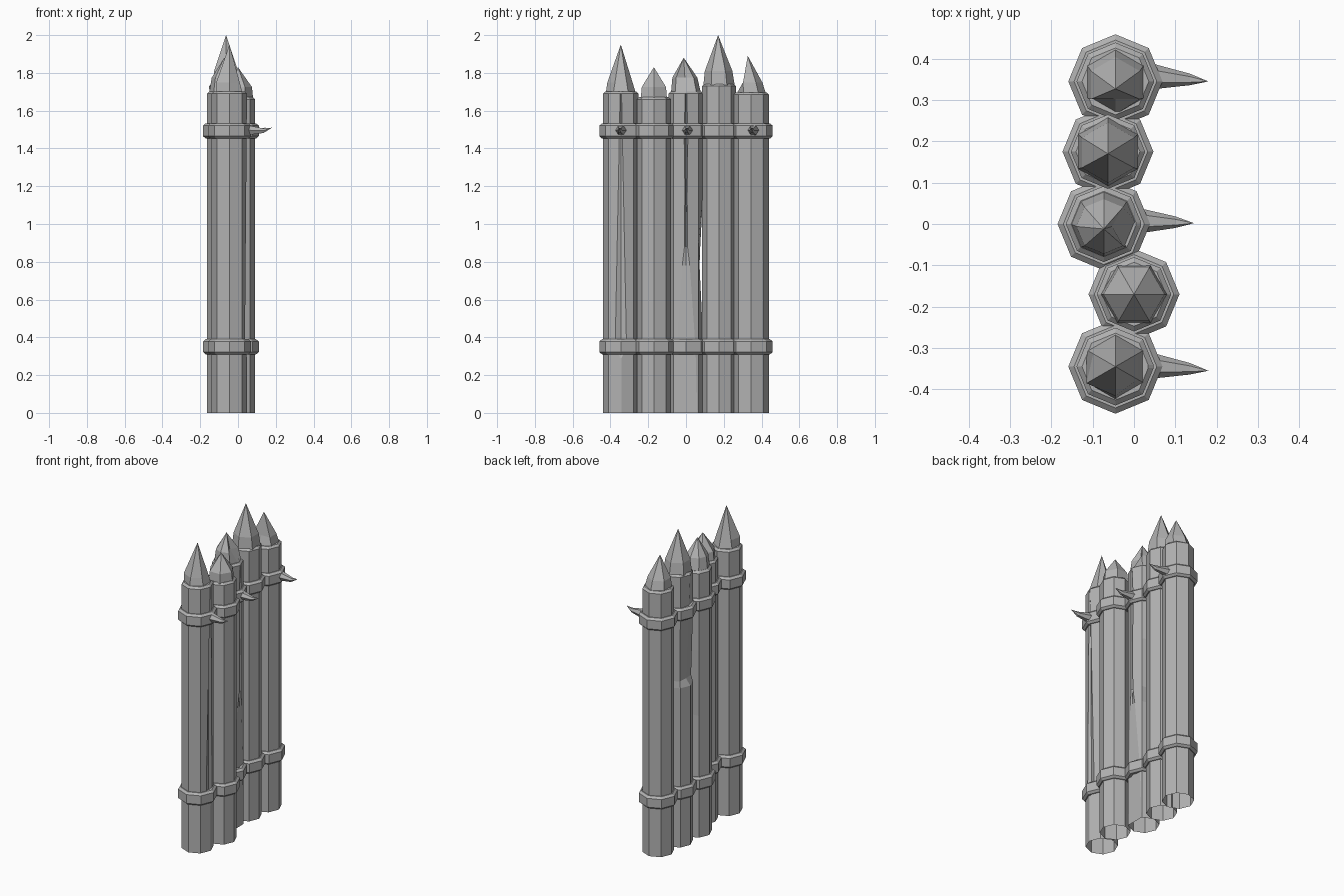
import bpy, bmesh
from math import cos, sin, pi, radians
from mathutils import Vector

cube = bpy.data.objects.get("Cube")
if cube:
    bpy.data.objects.remove(cube, do_unlink=True)

GREY = (0.45, 0.45, 0.45, 1)
mat = bpy.data.materials.new("weathered_grey")
mat.use_nodes = True
mat.diffuse_color = GREY
mat.node_tree.nodes["Principled BSDF"].inputs["Base Color"].default_value = GREY


def loft(name, rings, cap_start=False, cap_end=False, close=False):
    """Skin a list of rings; a ring of one point becomes an apex."""
    bm = bmesh.new()
    rows = [[bm.verts.new(p) for p in ring] for ring in rings]
    pairs = list(zip(rows, rows[1:]))
    if close:
        pairs.append((rows[-1], rows[0]))
    for a, b in pairs:
        n = len(a)
        for i in range(n):
            j = (i + 1) % n
            if len(b) == 1:
                bm.faces.new((a[i], a[j], b[0]))
            else:
                bm.faces.new((a[i], a[j], b[j], b[i]))
    if cap_start:
        bm.faces.new(rows[0][::-1])
    if cap_end:
        bm.faces.new(rows[-1])
    bmesh.ops.recalc_face_normals(bm, faces=bm.faces)
    mesh = bpy.data.meshes.new(name)
    bm.to_mesh(mesh)
    bm.free()
    mesh.materials.append(mat)
    obj = bpy.data.objects.new(name, mesh)
    bpy.context.collection.objects.link(obj)
    return obj


def ring(x, y, z, r, n=8, rot=0.0, scale=None):
    """Horizontal polygon; scale maps a corner index to a radius factor."""
    scale = scale or {}
    return [(x + r * scale.get(i, 1) * cos(rot + 2 * pi * i / n),
             y + r * scale.get(i, 1) * sin(rot + 2 * pi * i / n), z)
            for i in range(n)]


def cracked_ring(x, y, z, r, width, depth, scale=None):
    """Octagon whose +x corner is split into two lips and a sunken middle."""
    pts = ring(x, y, z, r, scale=scale)
    lip = x + r - 0.414 * width
    return [(lip, y - width, z), (lip - depth, y, z), (lip, y + width, z)] + pts[1:]


def log(name, x, y, r, top, levels, cracked):
    rings = []
    for z, width, depth, scale in levels + [(top, 0.004, 0, {})]:
        if cracked:
            rings.append(cracked_ring(x, y, z, r, width, depth, scale))
        else:
            rings.append(ring(x, y, z, r, scale=scale))
    # sloped shoulder, closed on top, hollow at the foot
    if cracked:
        rings.append(cracked_ring(x, y, top + 0.012, r * 0.86, 0.004, 0))
    else:
        rings.append(ring(x, y, top + 0.012, r * 0.86))
    loft(name, rings, cap_end=True)


def collar(name, x, y, r, z):
    outer, inner = r + 0.02, r - 0.01
    loft(name, [ring(x, y, z + dz, rad) for dz, rad in
                ((-0.04, inner), (-0.04, r + 0.006), (-0.028, outer),
                 (0.028, outer), (0.04, r + 0.006), (0.04, inner))], close=True)


def tip(name, x, y, base, mid, apex, n=6, rot=30, dents=None):
    """Roughly hewn point: base and mid are (z, radius), apex is (dx, dy, z)."""
    rot = radians(rot)
    loft(name, [ring(x, y, base[0], base[1], n, rot),
                ring(x + apex[0] / 2, y + apex[1] / 2, mid[0], mid[1], n, rot, dents),
                [(x + apex[0], y + apex[1], apex[2])]], cap_start=True)


def spike(name, path):
    """Bent thorn along +x, path entries are (point, radius)."""
    rings = [[(p[0], p[1] + r * cos(pi * i / 3), p[2] + r * sin(pi * i / 3))
              for i in range(6)] for p, r in path[:-1]]
    loft(name, rings + [[path[-1][0]]], cap_start=True)


plain = [(0, 0, 0, {})]
split_low = [(0, 0.004, 0, {}), (0.29, 0.004, 0, {}), (0.35, 0.03, 0.004, {}),
             (1.47, 0.008, 0.012, {})]
split_high = [(0, 0.06, 0, {}), (0.35, 0.05, 0, {}), (0.78, 0.02, 0, {2: 0.78}),
              (0.88, 0.008, 0.01, {2: 0.82}), (1.2, 0.006, 0.03, {}),
              (1.47, 0.01, 0.03, {})]
# back of one log is hewn away above a ledge
hewn = {3: 0.88, 4: 0.66, 5: 0.88}
ledge = [(0, 0, 0, {}), (1.02, 0, 0, {}), (1.06, 0, 0, hewn), (1.45, 0, 0, {4: 0.85})]

# name, x, y, radius, top, levels, cracked
LOGS = [
    ("front", -0.045, -0.345, 0.094, 1.69, split_low, True),
    ("front_middle", 0.0, -0.17, 0.09, 1.66, plain, False),
    ("middle", -0.073, 0.0, 0.092, 1.69, split_high, True),
    ("back_middle", -0.063, 0.175, 0.09, 1.73, ledge, False),
    ("back", -0.045, 0.345, 0.094, 1.685, plain, False),
]
TIPS = {
    "front": dict(base=(1.69, 0.08), mid=(1.75, 0.062), apex=(0, 0, 1.95),
                  dents={3: 1.3, 4: 1.15}),
    "front_middle": dict(base=(1.665, 0.08), mid=(1.725, 0.074), apex=(0, 0, 1.83), rot=0),
    "middle": dict(base=(1.69, 0.08), mid=(1.775, 0.066), apex=(0, -0.012, 1.88),
                   n=8, rot=0, dents={0: 0.3}),
    "back_middle": dict(base=(1.735, 0.083), mid=(1.81, 0.073), apex=(0, -0.005, 2.0), rot=30),
    "back": dict(base=(1.685, 0.08), mid=(1.75, 0.068), apex=(0, -0.018, 1.89),
                 dents={4: 0.5}),
}

for name, x, y, r, top, levels, cracked in LOGS:
    log(name + "_log", x, y, r, top, levels, cracked)
    collar(name + "_lower_band", x, y, r, 0.35)
    collar(name + "_upper_band", x, y, r, 1.493)
    tip(name + "_point", x, y, **TIPS[name])

# bent thorns on the side
for name, x, y, drift in (("front", 0.045, -0.343, -0.012),
                          ("middle", 0.01, 0.008, -0.006),
                          ("back", 0.045, 0.357, -0.012)):
    start = Vector((x, y, 1.497))
    spike(name + "_spike", [(start, 0.031),
                            (start + Vector((0.09, drift * 0.6, -0.003)), 0.014),
                            (start + Vector((0.135, drift, 0.013)), 0)])
